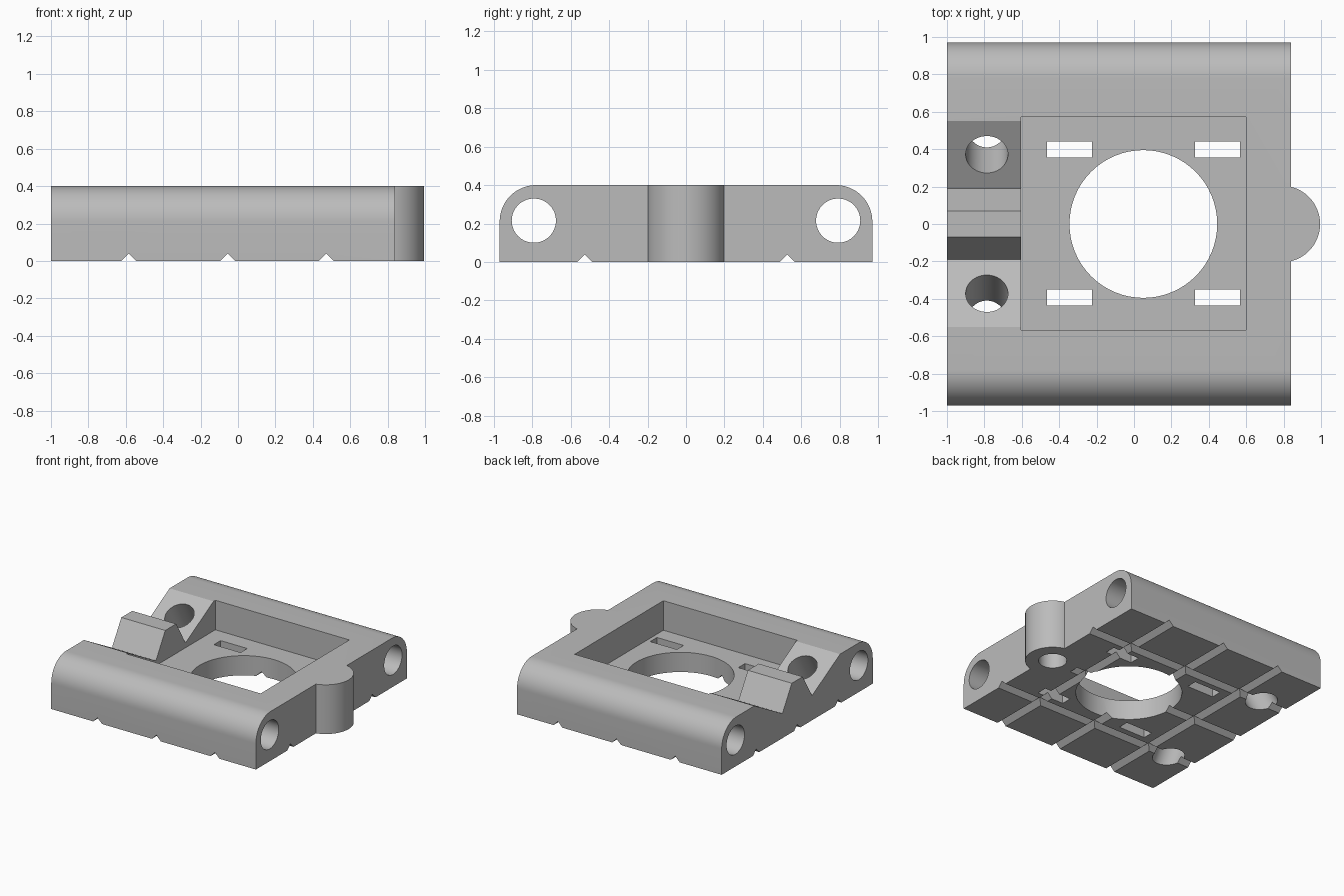
import bpy, bmesh, math
from mathutils import Matrix, Vector

if "Cube" in bpy.data.objects:
    bpy.data.objects.remove(bpy.data.objects["Cube"])

grey = bpy.data.materials.new("plain_grey")
grey.use_nodes = True
colour = (0.5, 0.5, 0.5, 1)
grey.diffuse_color = colour
grey.node_tree.nodes["Principled BSDF"].inputs["Base Color"].default_value = colour


def make_object(name, bm):
    bmesh.ops.recalc_face_normals(bm, faces=bm.faces)
    mesh = bpy.data.meshes.new(name)
    bm.to_mesh(mesh)
    bm.free()
    mesh.materials.append(grey)
    obj = bpy.data.objects.new(name, mesh)
    bpy.context.collection.objects.link(obj)
    return obj


def prism(name, points, start, end):
    """Extrude a closed outline of 3D points from start to end offset."""
    bm = bmesh.new()
    face = bm.faces.new([bm.verts.new(Vector(p) + Vector(start)) for p in points])
    new = bmesh.ops.extrude_face_region(bm, geom=[face])["geom"]
    verts = [v for v in new if isinstance(v, bmesh.types.BMVert)]
    bmesh.ops.translate(bm, verts=verts, vec=Vector(end) - Vector(start))
    return make_object(name, bm)


def box(name, x0, x1, y0, y1, z0, z1):
    outline = [(x0, y0, 0), (x1, y0, 0), (x1, y1, 0), (x0, y1, 0)]
    return prism(name, outline, (0, 0, z0), (0, 0, z1))


def cylinder(name, radius, depth, centre, axis=(0, 0, 1)):
    bm = bmesh.new()
    turn = Vector((0, 0, 1)).rotation_difference(Vector(axis)).to_matrix().to_4x4()
    bmesh.ops.create_cone(bm, cap_ends=True, segments=64, radius1=radius,
                          radius2=radius, depth=depth,
                          matrix=Matrix.Translation(centre) @ turn)
    return make_object(name, bm)


def combine(target, tool, operation="DIFFERENCE"):
    tool.hide_render = True
    mod = target.modifiers.new(tool.name, "BOOLEAN")
    mod.operation = operation
    mod.solver = "EXACT"
    mod.object = tool
    bpy.context.view_layer.objects.active = target
    bpy.ops.object.modifier_apply(modifier=mod.name)
    bpy.data.objects.remove(tool)


# Block with two rounded upper edges
R = 0.19
arc = [(0.78 + R * math.cos(a), 0.21 + R * math.sin(a))
       for a in (math.pi / 2 * i / 16 for i in range(17))]
half = [(0.97, 0)] + arc
outline = half + [(-y, z) for y, z in reversed(half)]
body = prism("carriage_block", [(0, y, z) for y, z in outline], (-1, 0, 0), (0.84, 0, 0))

# Grid of V grooves underneath
V = [(-0.05, -0.01), (0.05, -0.01), (0, 0.04)]
for x in (-0.583, -0.055, 0.472):
    combine(body, prism("groove", [(x + w, 0, z) for w, z in V], (0, -1.2, 0), (0, 1.2, 0)))
for y in (-0.527, 0, 0.527):
    combine(body, prism("groove", [(0, y + w, z) for w, z in V], (-1.2, 0, 0), (1.2, 0, 0)))

# Round boss with a blind hole from below
combine(body, cylinder("boss", 0.205, 0.4, (0.79, 0, 0.2)), "UNION")
combine(body, cylinder("boss_hole", 0.105, 0.5, (0.79, 0, 0)))

# Central pocket, its large opening and four slots
combine(body, box("pocket", -0.605, 0.6, -0.567, 0.573, 0.16, 0.6))
combine(body, cylinder("opening", 0.395, 1, (0.05, 0, 0.2)))
for x in (-0.345, 0.447):
    for y in (-0.393, 0.398):
        combine(body, box("slot", x - 0.12, x + 0.12, y - 0.043, y + 0.043, -0.2, 0.5))

for side in (-1, 1):
    # V cradle beside the central ridge
    cradle = [(0, side * y, z) for y, z in ((0.73, 0.5), (0.19, 0.2), (0.01, 0.5))]
    combine(body, prism("cradle", cradle, (-1.2, 0, 0), (-0.6, 0, 0)))
    # Screw hole square to the cradle slope
    combine(body, cylinder("screw_hole", 0.113, 1.1, (-0.787, side * 0.372, 0.3),
                           (0, -side * 0.2, 0.36)))
    # Rod bore along the block
    combine(body, cylinder("rod_bore", 0.115, 3, (0, side * 0.792, 0.215), (1, 0, 0)))

bpy.ops.object.select_all(action="DESELECT")
body.select_set(True)
bpy.context.view_layer.objects.active = body
bpy.ops.object.shade_smooth_by_angle(angle=math.radians(20))
